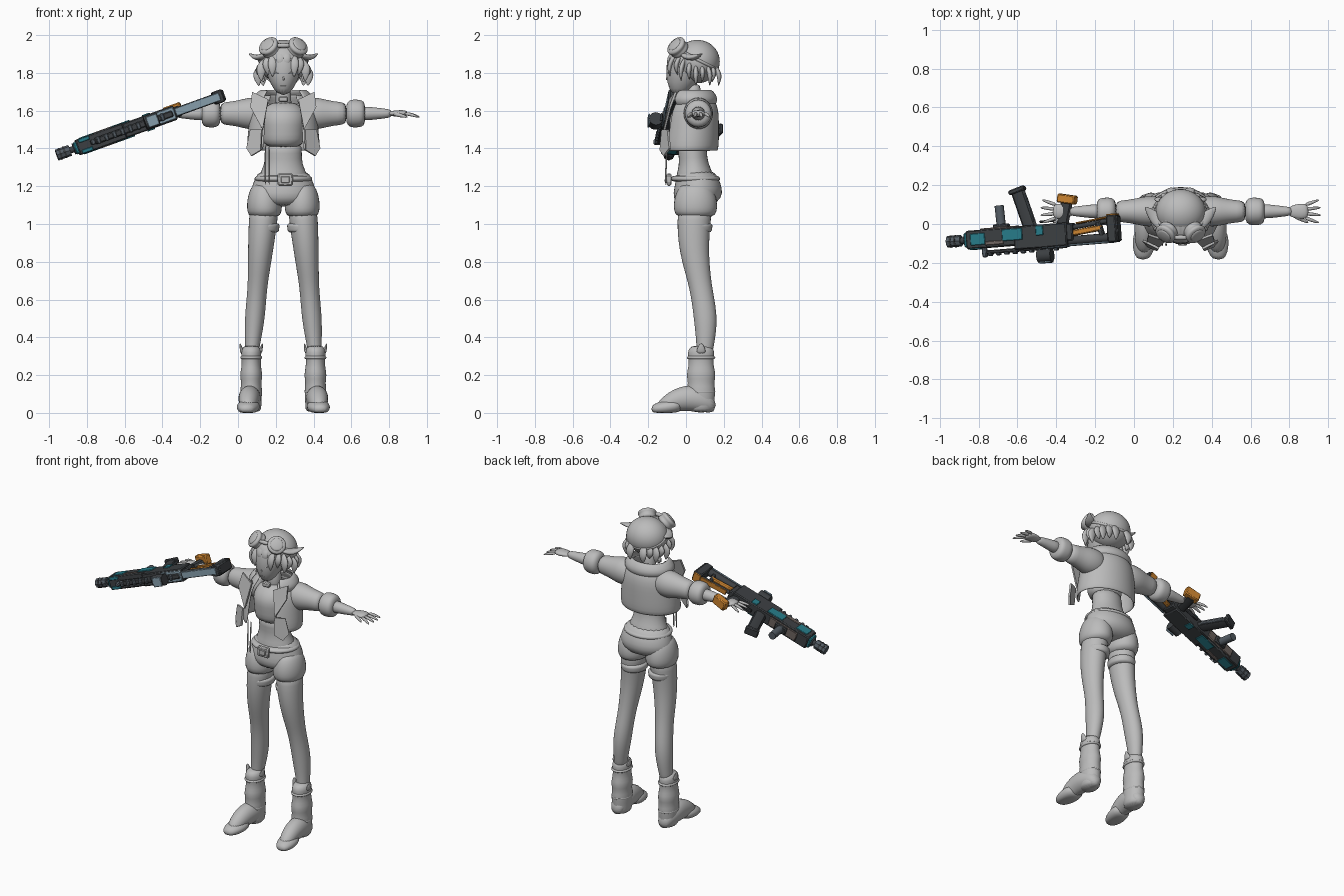
import bpy, bmesh, math
from mathutils import Vector, Matrix

if "Cube" in bpy.data.objects:
    bpy.data.objects.remove(bpy.data.objects["Cube"])


def material(name, red, green, blue):
    mat = bpy.data.materials.new(name)
    mat.use_nodes = True
    mat.diffuse_color = (red, green, blue, 1)
    mat.node_tree.nodes["Principled BSDF"].inputs["Base Color"].default_value = mat.diffuse_color
    return mat


GREY = material("clay grey", .5, .5, .5)
DARK = material("gunmetal", .045, .05, .055)
SLATE = material("slate", .09, .11, .13)
STEEL = material("blue steel", .24, .34, .41)
TEAL = material("teal", .02, .2, .25)
ORANGE = material("orange", .6, .23, .03)
BROWN = material("warm metal", .16, .13, .12)

X, Y, Z = Vector((1, 0, 0)), Vector((0, 1, 0)), Vector((0, 0, 1))
BODY = Matrix.Translation(X * .24)
# The rifle lies on its side, its underside facing backwards
along = Vector((1, .08, .36)).normalized()
under = (Y - along * Y.dot(along)).normalized()
GUN = Matrix((along, under, along.cross(under))).transposed().to_4x4()
GUN.translation = (-.5, -.055, 1.53)


def finish(name, bm, mat, frame, mirror=False, sub=0, thick=0, bevel=0):
    bmesh.ops.recalc_face_normals(bm, faces=bm.faces)
    for face in bm.faces:
        face.smooth = len(bm.faces) > 1
    for edge in bm.edges:
        edge.smooth = sub > 0 or edge.calc_face_angle(0) < math.radians(40)
    mesh = bpy.data.meshes.new(name)
    bm.to_mesh(mesh)
    bm.free()
    mesh.materials.append(mat)
    ob = bpy.data.objects.new(name, mesh)
    bpy.context.collection.objects.link(ob)
    ob.matrix_world = frame
    if thick:
        ob.modifiers.new("thickness", "SOLIDIFY").thickness = thick
    if bevel:
        chamfer = ob.modifiers.new("chamfer", "BEVEL")
        chamfer.width, chamfer.segments = bevel, 1
    if sub:
        rounding = ob.modifiers.new("rounding", "SUBSURF")
        rounding.levels = rounding.render_levels = sub
    if mirror:
        ob.modifiers.new("mirror", "MIRROR").use_mirror_merge = False


def loft(name, start, end, radii, ratio=1, bow=Vector(), sway=Vector(), facing=None, mat=GREY,
         frame=BODY, segs=16, gap=0, floor=False, sub=1, **options):
    """Skin evenly spaced ellipses from start to end; gap (degrees) leaves the front open."""
    start, end = Vector(start), Vector(end)
    axis = facing or (end - start).normalized()
    wide = (Y if abs(axis.z) > .7 else Z).cross(axis).normalized()
    deep = axis.cross(wide)
    gap = math.radians(gap)
    bm, rings = bmesh.new(), []
    for i, radius in enumerate(radii):
        u = i / (len(radii) - 1)
        centre = start.lerp(end, u) + bow * math.sin(math.pi * u) + sway * math.sin(math.tau * u)
        ring = []
        for k in range(segs):
            angle = gap + (math.tau - 2 * gap) * k / (segs - 1 if gap else segs)
            point = centre + radius * (wide * math.sin(angle) - deep * ratio * math.cos(angle))
            if floor:
                point.z = max(point.z, 0)
            ring.append(bm.verts.new(point))
        rings.append(ring)
    for low, high in zip(rings, rings[1:]):
        for k in range(segs - 1 if gap else segs):
            n = (k + 1) % segs
            bm.faces.new((low[k], low[n], high[n], high[k]))
    if not gap:
        bm.faces.new(rings[0])
        bm.faces.new(rings[-1])
    finish(name, bm, mat, frame, sub=sub, **options)


def box(name, centre, size, mat=GREY, frame=BODY, turn=0):
    bm = bmesh.new()
    place = Matrix.Translation(centre) @ Matrix.Rotation(math.radians(turn), 4, "Z")
    bmesh.ops.create_cube(bm, size=1, matrix=place @ Matrix.Diagonal((*size, 1)))
    finish(name, bm, mat, frame, bevel=min(.006, min(size) / 3))


def plate(name, *corners):
    bm = bmesh.new()
    bm.faces.new([bm.verts.new(corner) for corner in corners])
    finish(name, bm, GREY, BODY, thick=.012, mirror=True)


# Head and neck
loft("neck", (0, .04, 1.6), (0, .04, 1.75), (.05, .04, .04))
loft("head", (0, -.04, 1.68), (0, .05, 1.96), (.03, .075, .1, .11, .1), ratio=1.15, facing=Z)
loft("nose", (0, -.1, 1.785), (0, -.1, 1.76), (.003, .006, .007), segs=8)
loft("mouth", (-.02, -.09, 1.73), (.02, -.09, 1.73), (.002, .004, .002), segs=8)
loft("eyelid", (.02, -.1, 1.8), (.07, -.08, 1.8), (.002, .006, .002), segs=8, mirror=True)

# Hair: a smooth dome with tapered locks around its lower edge
bm = bmesh.new()
dome = Matrix.Translation((0, .06, 1.86)) @ Matrix.Diagonal((.13, .12, .115, 1))
bmesh.ops.create_uvsphere(bm, u_segments=32, v_segments=20, radius=1, matrix=dome)
finish("hair_dome", bm, GREY, BODY, sub=1)
hub = Y * .05
for i in range(10):
    turn = math.radians(6 + 17 * i)
    out = Vector((math.sin(turn), -math.cos(turn), 0))
    back = min(1, i / 5)
    tip = 1.81 - .06 * back - .02 * (i % 2)
    loft("hair_lock", hub + out * (.08 + .03 * back) + Z * (1.94 - .1 * back),
         hub + out * (.13 + .02 * (i % 2) - .02 * back) + Z * tip, (.015, .03, .03, .02, .003),
         ratio=.5, bow=out * (.035 - .02 * back), segs=8, mirror=True)

# Goggles pushed up on the hair, with strap and side wings
eye = Vector((.065, -.035, 1.925))
aim = Vector((.5, -.62, .6)).normalized()
loft("goggle_cup", eye - aim * .02, eye + aim * .045, (.045, .054, .054, .05, .058, .058, .046), mirror=True)
loft("goggle_lens", eye + aim * .03, eye + aim * .05, (.04, .042, .036), mirror=True)
loft("goggle_bridge", (-.04, -.07, 1.945), (.04, -.07, 1.945), (.012, .015, .012), segs=8)
tilt = Vector((0, .45, .9)).normalized()
strap = Vector((0, .06, 1.87))
loft("goggle_strap", strap - tilt * .016, strap + tilt * .016, (.12, .137, .137, .12), ratio=.94, segs=24)
loft("strap_wing", (.08, -.02, 1.9), (.185, .09, 1.905), (.03, .04, .03, .003), ratio=.5,
     bow=Z * -.025, segs=8, mirror=True)

# Torso and shirt
loft("crop_top", (0, .02, 1.4), (0, .04, 1.65), (.1, .112, .11, .122, .115, .07), ratio=.88, bow=Y * -.02, facing=Z)
loft("midriff", (0, .03, 1.44), (0, .05, 1.2), (.1, .1, .1, .13, .15), ratio=.77)
box("throat_buckle", (0, -.045, 1.66), (.05, .03, .03))

# Jacket, open at the front, with a broad rolled collar
loft("jacket", (0, .02, 1.385), (0, .045, 1.69), (.195, .193, .186, .18, .165, .11), ratio=.78,
     facing=Z, gap=33, segs=22, thick=.014)
loft("hood_collar", (0, .035, 1.62), (0, .035, 1.715), (.14, .165, .155, .12), ratio=.82,
     facing=Z, gap=42, segs=22, thick=.014)
plate("lapel", (.08, -.09, 1.66), (.165, -.06, 1.7), (.175, -.09, 1.62), (.11, -.12, 1.5))
plate("jacket_flap", (.11, -.12, 1.5), (.17, -.09, 1.5), (.19, -.08, 1.4), (.165, -.11, 1.36), (.115, -.13, 1.39))


# Sleeves, arms and hands
def arm(reach, back=0, drop=0):
    return Vector((reach, .065 + back, 1.585 - drop))


loft("sleeve", arm(.08), arm(.34), (.07, .08, .08, .066, .058, .055), ratio=1.08, mirror=True)
loft("cuff", arm(.33), arm(.435), (.05, .07, .073, .072, .07, .055), ratio=1.04, mirror=True)
loft("forearm", arm(.4), arm(.58), (.04, .036, .028, .022), mirror=True)
loft("palm", arm(.55), arm(.66), (.02, .036, .042, .036), ratio=.45, mirror=True)
for spread in (-1.5, -.5, .5, 1.5):
    loft("finger", arm(.64, .022 * spread), arm(.73 - .01 * abs(spread), .04 * spread, .02),
         (.011, .01, .005), bow=Z * .005, segs=8, mirror=True)
loft("thumb", arm(.58, -.02), arm(.66, -.06, .02), (.014, .012, .005), segs=8, mirror=True)

# Shorts and belt
waist, hip = Vector((0, .05, 1.24)), Vector((.1, .05, 1.1))
loft("shorts_seat", waist + Z * .05, waist - Z * .15, (.13, .152, .172, .177, .12), ratio=.75,
     bow=Y * .015, facing=Z, segs=20)
loft("shorts_leg", hip + Z * .12, hip - Z * .07, (.055, .078, .09, .095, .094, .08), ratio=1.24,
     facing=Z, mirror=True)
loft("belt", waist - Z * .02, waist + Z * .02, (.14, .157, .155, .14), ratio=.85, segs=20)
box("belt_buckle", (.01, -.09, 1.235), (.08, .025, .065))
box("buckle_centre", (.01, -.105, 1.235), (.045, .01, .035))
for across in (-.095, -.075):
    loft("hanging_cord", (across, -.1, 1.43), (across, -.11, 1.2), (.004, .004, .006), segs=8)

# Legs, with a band round each thigh
ankle = Vector((.17, .08, 0))
loft("leg", hip, ankle + Vector((0, .015, .28)),
     (.08, .077, .073, .067, .061, .054, .053, .054, .05, .04, .036), ratio=1.17, sway=Y * -.02,
     facing=Z, mirror=True)
loft("thigh_band", hip - Z * .15, hip - Z * .09, (.07, .08, .08, .084, .07), ratio=1.13, mirror=True)

# Boots with slouching folds, straps and pointed tabs
loft("boot_shaft", ankle + Z * .36, ankle, (.045, .058, .05, .053, .062, .053, .06, .056, .055, .053),
     ratio=1.3, facing=Z, mirror=True)
loft("boot_foot", (.17, .16, .04), (.19, -.16, .02), (.035, .056, .062, .056, .05, .025), ratio=1.15,
     bow=Z * .05, facing=-Y, floor=True, mirror=True)
loft("boot_toe", (.18, -.02, .04), (.195, -.185, .02), (.05, .062, .062, .052, .03), ratio=.65,
     facing=-Y, floor=True, mirror=True)
for height in (.1, .28):
    loft("boot_strap", ankle + Z * height, ankle + Z * (height + .025), (.05, .06, .06, .05),
         ratio=1.3, mirror=True)
for way in (-1, 1):
    loft("boot_tab", ankle + Vector((way * .045, 0, .31)), ankle + Vector((way * .06, 0, .37)),
         (.012, .01, .003), ratio=2.5, facing=Z, segs=8, mirror=True)


# Rifle: distances run along the barrel towards the butt, then towards the underside
def rod(name, start, end, radius, mat=DARK, ratio=1, segs=12):
    loft(name, (*start, 0), (*end, 0), (radius, radius), ratio, mat=mat, frame=GUN, segs=segs, sub=0)


def block(name, place, down, size, mat=DARK, turn=0, lift=0):
    box(name, (place, down, lift), size, mat, GUN, turn)


rod("muzzle_brake", (-.49, 0), (-.415, 0), .03, SLATE, segs=8)
for slot in (-.475, -.45):
    rod("muzzle_slot", (slot, 0), (slot + .01, 0), .032, segs=8)
rod("barrel", (-.42, 0), (-.3, 0), .017)
rod("barrel_collar", (-.395, 0), (-.36, 0), .03, SLATE, segs=8)
block("handguard", -.24, 0, (.27, .095, .085))
block("handguard_nose", -.36, 0, (.06, .075, .065), TEAL)
block("receiver", .03, -.01, (.29, .12, .08))
block("rear_block", .17, 0, (.07, .09, .06))
block("top_rail", -.06, -.07, (.44, .02, .035))
for i in range(9):
    block("rail_tooth", -.26 + .045 * i, -.083, (.02, .014, .04), SLATE)
block("sight_post", -.29, -.07, (.025, .05, .03), SLATE)
for way in (-1, 1):
    block("front_teal_panel", -.31, 0, (.08, .06, .008), TEAL, lift=way * .042)
    block("middle_teal_panel", -.12, .01, (.11, .06, .008), TEAL, lift=way * .042)
    block("rear_teal_panel", .03, .02, (.04, .05, .008), TEAL, lift=way * .042)
    block("warm_side_strip", -.22, -.025, (.1, .02, .008), BROWN, lift=way * .042)
    block("top_teal_chip", -.33, -.048, (.06, .008, .02), TEAL, lift=way * .03)
block("warm_underside", -.2, .048, (.2, .012, .06), BROWN)
rod("scope", (0, -.11), (.075, -.11), .036)
block("scope_cover", .04, -.145, (.06, .009, .06), STEEL)
block("receiver_cover", .1, -.07, (.14, .009, .065), STEEL)

# Stock, magazine and grips
rod("stock_tube", (.06, -.045), (.43, -.045), .024)
block("stock_top_plate", .3, -.068, (.25, .009, .044), STEEL)
rod("stock_strut", (.17, .02), (.42, .045), .012)
block("orange_stock_bar", .26, 0, (.2, .03, .035), ORANGE, turn=6)
block("orange_stock_underside", .31, .052, (.18, .009, .035), ORANGE, turn=6)
block("stock_brace", .35, 0, (.025, .09, .035), turn=15)
block("butt_plate", .42, 0, (.05, .14, .07))
block("butt_pad", .445, 0, (.015, .13, .06))
block("orange_butt_base", .42, .072, (.05, .009, .06), ORANGE)
rod("magazine", (-.03, .03), (-.09, .24), .038, ratio=.6, segs=8)
block("magazine_foot", -.09, .235, (.085, .025, .055), DARK, turn=16)
block("magazine_ridge", -.03, .14, (.009, .15, .03), SLATE, turn=16)
rod("pistol_grip", (.14, .03), (.18, .17), .032, ratio=.7, segs=8)
block("orange_grip_cap", .185, .17, (.095, .045, .06), ORANGE, turn=-12, lift=.015)
block("trigger_guard", .07, .065, (.1, .012, .02))
rod("foregrip", (-.19, .04), (-.195, .165), .024, SLATE)
block("foregrip_mount", -.19, .055, (.08, .03, .05))
